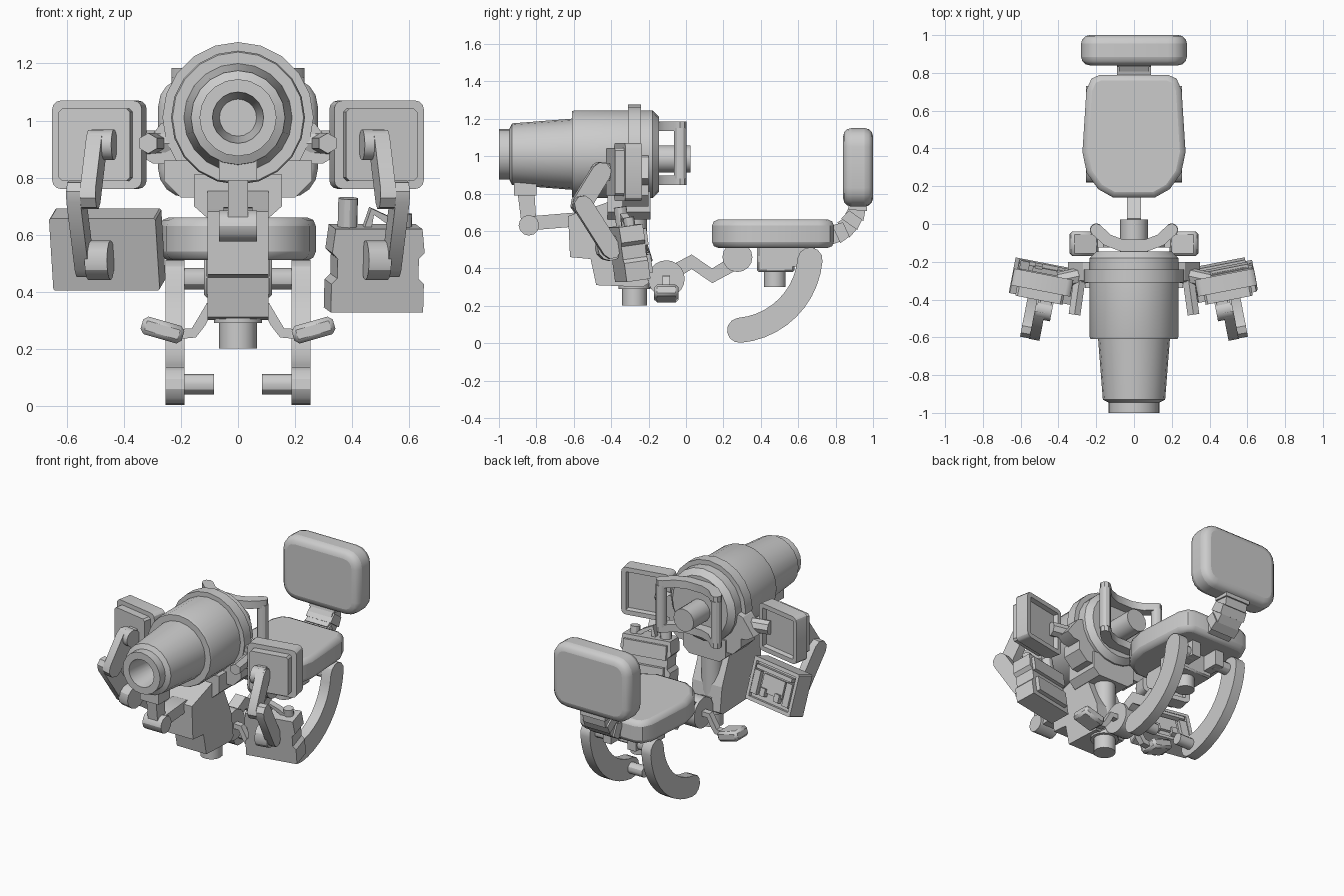
import bpy, bmesh
from math import sin, cos, pi, radians
from mathutils import Matrix, Vector

if "Cube" in bpy.data.objects:
    bpy.data.objects.remove(bpy.data.objects["Cube"])

T, I = Matrix.Translation, Matrix.Identity(4)


def R(deg, axis):
    return Matrix.Rotation(radians(deg), 4, axis)


def finish(name, bm, mirror=False, bevel=0, segs=2, smooth=True):
    bmesh.ops.recalc_face_normals(bm, faces=bm.faces)
    me = bpy.data.meshes.new(name)
    bm.to_mesh(me)
    bm.free()
    ob = bpy.data.objects.new(name, me)
    bpy.context.collection.objects.link(ob)
    if smooth:
        bpy.ops.object.select_all(action='DESELECT')
        ob.select_set(True)
        bpy.context.view_layer.objects.active = ob
        bpy.ops.object.shade_smooth_by_angle(angle=radians(30))
    if mirror:
        ob.modifiers.new("Mirror", 'MIRROR').use_mirror_merge = False
    if bevel:
        b = ob.modifiers.new("Bevel", 'BEVEL')
        b.width, b.segments, b.limit_method, b.angle_limit = bevel, segs, 'ANGLE', radians(50)
    return ob


def prism(name, pts, a, b, axis, M=I, inset=None, **kw):
    """Extrude a 2D outline from a to b along an axis; optionally recess the far cap."""
    put = {'x': lambda u, v, t: (t, u, v), 'y': lambda u, v, t: (u, t, v), 'z': lambda u, v, t: (u, v, t)}[axis]
    bm = bmesh.new()
    lo = [bm.verts.new(M @ Vector(put(u, v, a))) for u, v in pts]
    hi = [bm.verts.new(M @ Vector(put(u, v, b))) for u, v in pts]
    bm.faces.new(lo)
    cap = bm.faces.new(hi)
    for i in range(len(pts)):
        j = (i + 1) % len(pts)
        bm.faces.new((lo[i], lo[j], hi[j], hi[i]))
    if inset:
        bmesh.ops.recalc_face_normals(bm, faces=bm.faces)
        bmesh.ops.inset_region(bm, faces=[cap], thickness=inset[0])
        bmesh.ops.inset_region(bm, faces=[cap], thickness=.005, depth=-inset[1])
    return finish(name, bm, **kw)


def box(name, x, y, z, M=I, **kw):
    return prism(name, [(x[0], y[0]), (x[1], y[0]), (x[1], y[1]), (x[0], y[1])], z[0], z[1], 'z', M, **kw)


def rod(name, p, q, r, r2=None, n=16, M=I, **kw):
    p, q = Vector(p), Vector(q)
    bm = bmesh.new()
    rot = (q - p).to_track_quat('Z', 'Y').to_matrix().to_4x4()
    bmesh.ops.create_cone(bm, cap_ends=True, segments=n, radius1=r, radius2=r if r2 is None else r2,
                          depth=(q - p).length, matrix=M @ T((p + q) / 2) @ rot)
    return finish(name, bm, **kw)


def strip(path, w, caps=4):
    """Outline of a thick polyline with round ends (caps=0 gives square ends)."""
    P = [Vector(p) for p in path]
    left, right = [], []
    for i, p in enumerate(P):
        d = (P[min(i + 1, len(P) - 1)] - P[max(i - 1, 0)]).normalized()
        n = Vector((-d.y, d.x)) * w / 2
        left.append(p + n)
        right.append(p - n)

    def cap(c, start):
        out = []
        for k in range(1, caps):
            a = -pi * k / caps
            s = start - c
            out.append(c + Vector((s.x * cos(a) - s.y * sin(a), s.x * sin(a) + s.y * cos(a))))
        return out
    return left + cap(P[-1], left[-1]) + right[::-1] + cap(P[0], right[0])


def rrect(w, h, r, n=3, cz=0):
    out = []
    for k, (sx, sz) in enumerate(((1, 1), (-1, 1), (-1, -1), (1, -1))):
        for i in range(n + 1):
            a = pi / 2 * (k + i / n)
            out.append((sx * (w - r) + r * cos(a), cz + sz * (h - r) + r * sin(a)))
    return out


# gun barrel and housing, turned about the y axis
bm = bmesh.new()
prof = [(0, -.8), (.065, -.8), (.09, -1), (.135, -1), (.135, -.945), (.165, -.93), (.19, -.61), (.23, -.61),
        (.235, -.595), (.235, -.31), (.265, -.31), (.265, -.24), (.235, -.24), (.235, -.18), (.2, -.145), (0, -.145)]
vs = [bm.verts.new((r, y, 1.01)) for r, y in prof]
es = [bm.edges.new(e) for e in zip(vs, vs[1:])]
bmesh.ops.spin(bm, geom=vs + es, cent=(0, 0, 1.01), axis=(0, 1, 0), angle=2 * pi, steps=20)
bmesh.ops.remove_doubles(bm, verts=bm.verts, dist=.0005)
finish("gun_barrel", bm)
rod("breech", (0, -.16, .985), (0, .025, .985), .073)

# hand grips
bow = strip([(-.2, -.03), (-.14, -.085), (-.06, -.115), (.06, -.115), (.14, -.085), (.2, -.03)], .065)
for z in (.845, 1.135):
    prism("grip_bow", bow, z, z + .05, 'z')
    box("grip_mount", (-.06, .06), (-.2, -.1), (z, z + .05))
rod("hand_grip", (.2, -.03, .88), (.2, -.03, 1.15), .034, n=12, mirror=True)

# cradle under the gun and the centre post
prism("cradle", [(-.26, .86), (-.26, .79), (-.2, .73), (.2, .73), (.26, .79), (.26, .86)], -.34, -.2, 'y')
prism("cradle_neck", [(-.155, .81), (-.155, .7), (-.11, .66), (.11, .66), (.155, .7), (.155, .81)], -.42, -.19, 'y')
rod("post", (0, -.275, .2), (0, -.275, .72), .066)
rod("post_collar", (0, -.275, .29), (0, -.275, .36), .085)
prism("front_column", [(-.63, .68), (-.6, .69), (-.4, .76), (-.34, .76), (-.22, .48), (-.2, .32), (-.23, .3), (-.48, .31),
                       (-.51, .45), (-.62, .46)], -.107, .107, 'x', smooth=False)

# front strut tying the column to the barrel
box("barrel_clamp", (-.067, .067), (-.92, -.8), (.79, .86))
prism("strut_upright", [(-.9, .8), (-.81, .8), (-.8, .64), (-.88, .64)], -.035, .035, 'x')
rod("strut_joint", (-.067, -.84, .63), (.067, -.84, .63), .055, n=12)
prism("strut_arm", strip([(-.84, .64), (-.6, .66)], .075), -.05, .05, 'x')

# ears and pivots carrying the displays
prism("ear", [(.18, 1.02), (.27, .99), (.315, .93), (.35, .88), (.3, .85), (.18, .84)], -.3, -.2, 'y', mirror=True)
rod("ear_pivot", (.22, -.26, .92), (.4, -.3, .92), .045, n=8, mirror=True)
rod("ear_bolt", (.285, -.27, .92), (.315, -.48, .92), .036, n=6, mirror=True)

# upper displays, facing the seat
M = T((.488, -.32, .915)) @ R(11, 'Z')
prism("display", rrect(.16, .155, .03), -.035, .055, 'y', M, inset=(.03, .03), mirror=True)
prism("display_back", rrect(.127, .127, .012, 1), -.085, -.03, 'y', M, mirror=True)

# folding arms below the displays
M = T((.49, -.38, 0)) @ R(11, 'Z') @ T((-.49, .38, 0))
rod("arm_boss", (.42, -.45, .915), (.5, -.45, .915), .054, M=M, mirror=True)
box("arm_root", (.43, .49), (-.45, -.37), (.87, .96), M, mirror=True)
prism("upper_link", strip([(-.455, .915), (-.565, .74)], .105), .455, .51, 'x', M, mirror=True)
prism("lower_link", strip([(-.565, .74), (-.41, .5)], .1), .51, .56, 'x', M, mirror=True)
rod("arm_knob", (.44, -.41, .51), (.52, -.41, .51), .07, n=12, M=M, mirror=True)

# left control box with its recessed panel
M = T((-.457, -.3, .55)) @ R(-11, 'Z') @ R(18, 'X')
prism("control_box", rrect(.19, .133, .006, 1), -.065, .05, 'y', M, inset=(.025, .02), smooth=False)
box("panel_screen", (-.09, .09), (.02, .045), (-.055, .055), M, smooth=False)
for s in (-1, 1):
    box("panel_side", (s * .135 - .025, s * .135 + .025), (.02, .055), (-.085, .06), M, smooth=False)
    box("panel_clip", (s * .06 - .02, s * .06 + .02), (.03, .06), (-.08, -.03), M, smooth=False)
box("panel_bar", (-.15, .15), (.02, .06), (.07, .095), M, smooth=False)

# right ammunition box with caps on top
M = T((.478, -.3, .485)) @ R(11, 'Z') @ R(8, 'X')
side = [(.155, .145), (.165, .06), (.145, .04), (.145, -.03), (.165, -.05), (.165, -.15)]
prism("ammo_box", side + [(-x, z) for x, z in side[::-1]], -.07, .06, 'y', M, smooth=False)
box("ammo_front", (-.13, .13), (.05, .085), (-.12, -.02), M, smooth=False)
box("ammo_lid", (-.14, .14), (.05, .08), (.03, .12), M, inset=(.02, .01), smooth=False)
rod("filler_cap", (-.1, 0, .13), (-.1, 0, .245), .035, n=12, M=M)
rod("small_cap", (.1, 0, .13), (.1, 0, .19), .03, n=12, M=M)
prism("ammo_handle", strip([(-.03, .14), (-.015, .2), (.04, .17), (.08, .14)], .025, 0), -.02, .02, 'y', M)

# seat arm from the post
rod("arm_hub", (-.055, -.105, .345), (.055, -.105, .345), .098, n=20)
box("hub_bracket", (-.04, .04), (-.24, -.1), (.3, .4))
prism("seat_arm", strip([(-.1, .36), (.03, .435), (.14, .36), (.28, .44)], .078), -.037, .037, 'x')
rod("seat_hinge", (-.07, .275, .46), (.07, .275, .46), .08)

# pedals
prism("pedal_stem", strip([(.04, .345), (.1, .345), (.13, .29), (.155, .255), (.22, .25)], .035, 0), -.125, -.085, 'y', mirror=True)
box("pedal", (-.075, .075), (-.065, .065), (-.032, .032), T((.265, -.105, .265)) @ R(-16, 'Y'), bevel=.015, segs=1, mirror=True)

# seat cushion
half = [(.11, .14), (.19, .185), (.25, .27), (.273, .38), (.252, .71), (.225, .77), (.18, .79)]
prism("seat", half + [(-x, y) for x, y in half[::-1]], .51, .66, 'z', bevel=.03)
box("seat_base", (-.12, .12), (.38, .58), (.38, .52), bevel=.01, segs=1)
rod("seat_plug", (0, .475, .3), (0, .475, .39), .058)

# backrest and its ribbed support
prism("backrest", rrect(.28, .21, .1, 4, .94), .84, 1.0, 'y', bevel=.045, segs=3)
ribs = [(.79, .58, 10), (.83, .595, 25), (.865, .625, 40), (.89, .66, 55), (.91, .7, 70), (.92, .74, 85)]
for i, (y, z, a) in enumerate(ribs):
    w = .09 if i % 2 else .08
    prism("support_rib", [(-.03, -.052), (.03, -.042), (.03, .042), (-.03, .052)], -w, w, 'x',
          T((0, y, z)) @ R(a, 'X'), smooth=False)

# curved leg rails with pegs
arc = [(.25 + .415 * cos(radians(a)), .482 + .415 * sin(radians(a))) for a in range(-5, -86, -8)]
prism("leg_rail", strip(arc, .134, 6), .187, .255, 'x', mirror=True)
rod("foot_peg", (.085, .3, .075), (.2, .3, .075), .036, n=12, mirror=True)
rod("rail_peg", (.08, .64, .445), (.2, .64, .445), .038, n=12, mirror=True)
box("rail_mount", (.06, .12), (.5, .69), (.41, .52), mirror=True)
